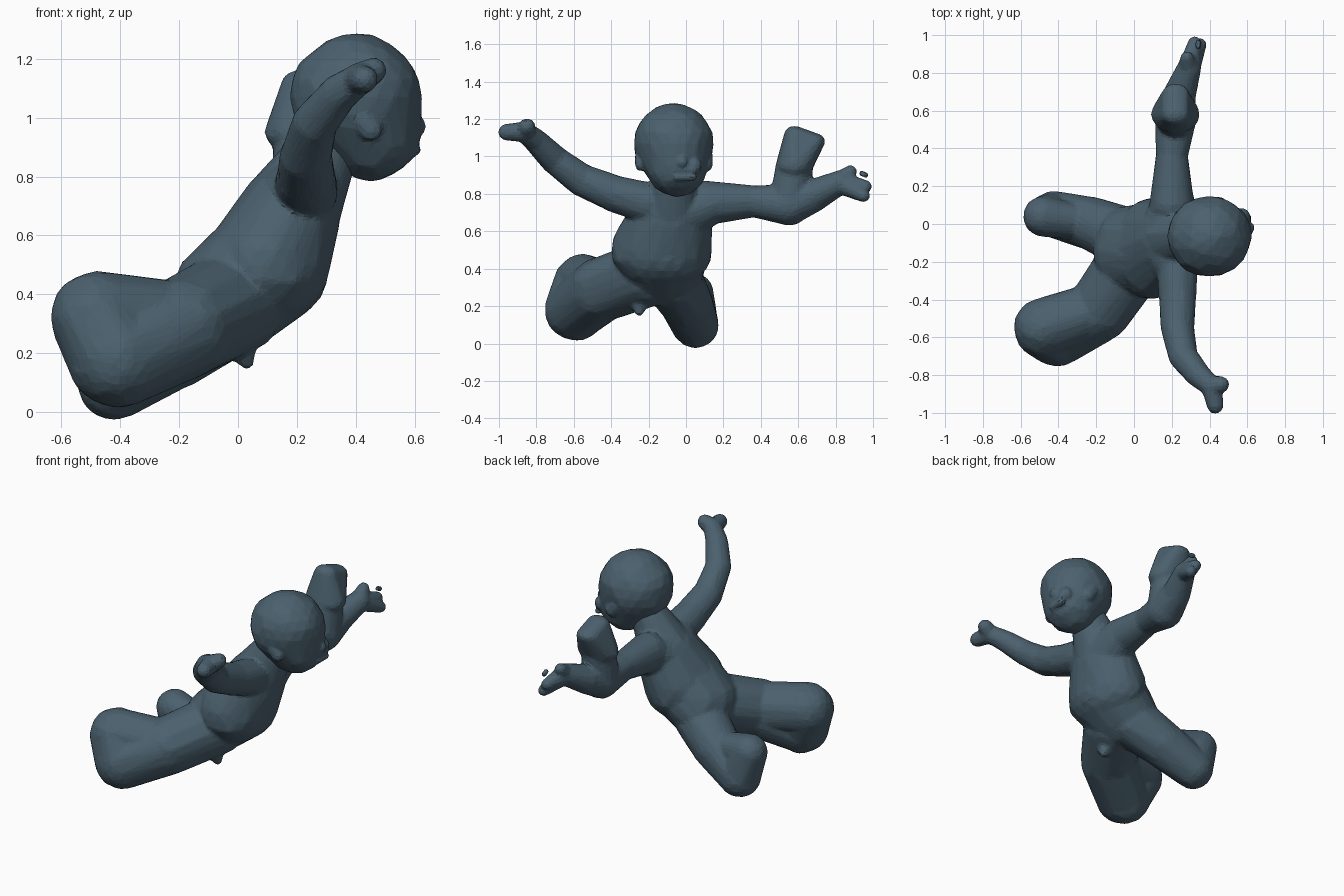
import bpy, bmesh, random
from mathutils import Vector

random.seed(4)
cube = bpy.data.objects.get("Cube")
if cube:
    bpy.data.objects.remove(cube)

# One slate blue material
COLOUR = (.07, .118, .155, 1)
slate = bpy.data.materials.new("slate_blue")
slate.use_nodes = True
slate.diffuse_color = COLOUR
shader = next(n for n in slate.node_tree.nodes if n.type == "BSDF_PRINCIPLED")
shader.inputs["Base Color"].default_value = COLOUR
shader.inputs["Roughness"].default_value = .8

# Unit ball points shared by all lumps
ball = bmesh.new()
bmesh.ops.create_icosphere(ball, subdivisions=3, radius=1)
BALL = [v.co.copy() for v in ball.verts]
ball.free()


def hull_into(target, lumps, stretch=(1, 1, 1)):
    """Add the convex hull of slightly uneven balls, each a centre and radius."""
    bm = bmesh.new()
    for centre, radius in lumps:
        for p in BALL:
            wobble = random.uniform(.97, 1.02)
            bm.verts.new(Vector(centre) + p * Vector(stretch) * radius * wobble)
    bmesh.ops.convex_hull(bm, input=list(bm.verts))
    loose = [v for v in bm.verts if not v.link_faces]
    bmesh.ops.delete(bm, geom=loose, context="VERTS")
    mesh = bpy.data.meshes.new("hull_part")
    bm.to_mesh(mesh)
    bm.free()
    target.from_mesh(mesh)
    bpy.data.meshes.remove(mesh)


def sweep(target, path, start, end, stretch=(1, 1, 1)):
    """Run a rounded tube along a path, tapering evenly from start to end."""
    last = len(path) - 1
    lumps = [(p, start + (end - start) * i / last) for i, p in enumerate(path)]
    for pair in zip(lumps, lumps[1:]):
        hull_into(target, pair, stretch)


def finish(name, bm, voxel=.01, rounds=8):
    """Fuse the tubes of one part into a single faceted skin."""
    mesh = bpy.data.meshes.new(name)
    bm.to_mesh(mesh)
    bm.free()
    mesh.materials.append(slate)
    obj = bpy.data.objects.new(name, mesh)
    bpy.context.collection.objects.link(obj)
    fuse = obj.modifiers.new("fuse", "REMESH")
    fuse.mode = "VOXEL"
    fuse.voxel_size = voxel
    soften = obj.modifiers.new("soften", "SMOOTH")
    soften.iterations = rounds
    facet = obj.modifiers.new("facet", "DECIMATE")
    facet.ratio = .08


body = bmesh.new()

# Torso leaning forward, broad at the shoulders, with a neck
belly = (.1, -.13, .5)
chest = (.18, -.08, .68)
sweep(body, [(-.02, -.14, .4), belly], .2, .21, (1, 1.2, 1))
sweep(body, [belly, chest], .21, .17, (1, 1.3, 1))
hull_into(body, [(chest, .17), ((.21, -.22, .74), .11), ((.21, .12, .74), .11)])
sweep(body, [chest, (.3, -.06, .9)], .17, .11)

# Front arm, raised, with a forked hand
wrist = (.41, -.86, 1.13)
sweep(body, [(.23, -.2, .75), (.23, -.38, .8), (.23, -.55, .87),
             (.26, -.7, .98), (.34, -.8, 1.08), wrist], .11, .055)
for tip in ((.43, -.96, 1.13), (.46, -.85, 1.16)):
    sweep(body, [wrist, tip], .055, .045)

# Back arm, held out, with a swollen elbow and three fingers
bicep = (.2, .36, .76)
elbow = (.22, .55, .74)
palm = (.29, .82, .86)
sweep(body, [(.2, .1, .75), bicep], .12, .085)
sweep(body, [bicep, elbow], .085, .11)
sweep(body, [elbow, (.24, .68, .79), palm], .11, .065)
for tip in ((.32, .96, .84), (.35, .95, .79), (.28, .88, .92)):
    sweep(body, [palm, tip], .06, .035)

# Flared stump rising from the back elbow to a slanted flat top
waist = (.22, .58, .95)
sweep(body, [elbow, waist], .11, .1)
hull_into(body, [(waist, .1), ((.22, .58, 1.12), .055), ((.22, .69, 1.08), .055)],
          (1.3, 1, .8))

# Legs: each thigh leads to a blunt folded end
for hip, thigh, heel, toe, start, end in (
        ((-.02, -.22, .37), (-.18, -.45, .29),
         (-.41, -.59, .18), (-.48, -.55, .32), .18, .15),
        ((-.05, -.07, .34), (-.22, 0, .22),
         (-.42, .05, .1), (-.48, .04, .27), .16, .09)):
    sweep(body, [hip, thigh, heel, toe, thigh], start, end)

# Small pointed tag under the belly
sweep(body, [(0, -.25, .26), (.03, -.25, .17)], .07, .025)
finish("body", body)

# Head with jaw, muzzle, lips, nose and ears
middle = -.065
head = bmesh.new()
sweep(head, [(.4, middle, 1.07), (.45, -.05, .95)], .215, .165, (1.04, 1, 1))
sweep(head, [(.57, -.03, .95), (.57, .04, .95)], .045, .045)
sweep(head, [(.6, -.02, 1), (.61, -.02, .97)], .02, .03)
for z in (.93, .89):
    sweep(head, [(.6, -.05, z), (.6, .04, z)], .02, .02)
for side in (-1, 1):
    ear = middle + side * .18
    sweep(head, [(.42, ear, 1), (.45, ear, .96)], .04, .04, (1, .7, 1))
finish("head", head, rounds=4)

# Loose fingertip beyond the back hand
fingertip = bmesh.new()
sweep(fingertip, [(.34, .94, .91), (.34, .96, .9)], .015, .015)
finish("loose_fingertip", fingertip, voxel=.005)
